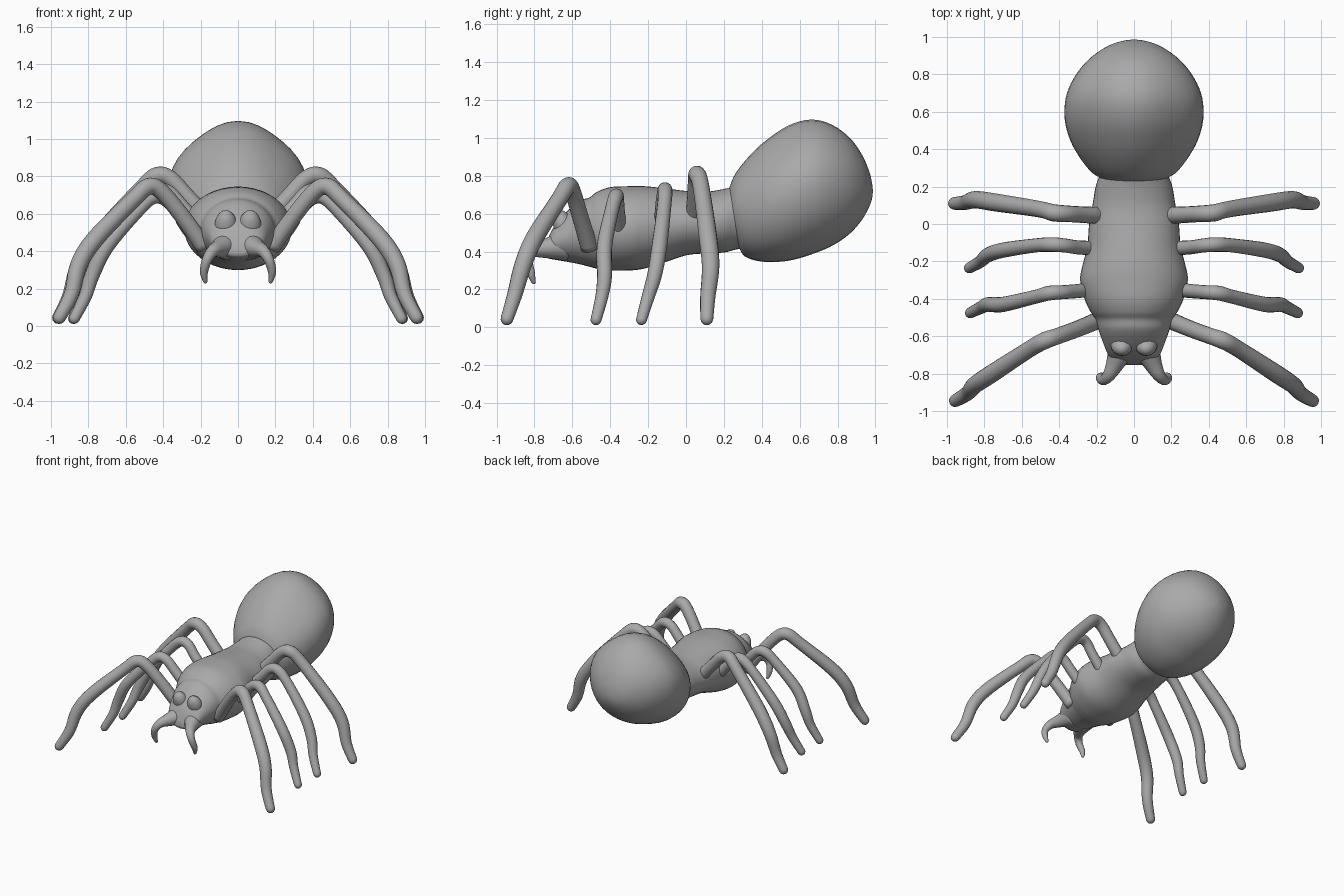
import bpy, bmesh, math
from mathutils import Vector

if "Cube" in bpy.data.objects:
    bpy.data.objects.remove(bpy.data.objects["Cube"])

grey = bpy.data.materials.new("plain grey")
grey.use_nodes = True
grey.diffuse_color = (0.4, 0.4, 0.4, 1)
grey.node_tree.nodes["Principled BSDF"].inputs["Base Color"].default_value = grey.diffuse_color


def smooth_rows(rows, steps):
    """Catmull-Rom interpolation through rows of numbers."""
    ext = [rows[0]] + list(rows) + [rows[-1]]
    out = []
    for a, b, c, d in zip(ext, ext[1:], ext[2:], ext[3:]):
        for k in range(steps):
            t = k / steps
            out.append([q + 0.5 * t * (r - p + t * (2 * p - 5 * q + 4 * r - s + t * (3 * (q - r) + s - p)))
                        for p, q, r, s in zip(a, b, c, d)])
    out.append(list(rows[-1]))
    return out


def skin_rings(name, rings):
    """Join rings of points into a closed smooth surface."""
    bm = bmesh.new()
    loops = [[bm.verts.new(p) for p in ring] for ring in rings]
    n = len(loops[0])
    for a, b in zip(loops, loops[1:]):
        for i in range(n):
            j = (i + 1) % n
            bm.faces.new((a[i], a[j], b[j], b[i]))
    bm.faces.new(loops[0])
    bm.faces.new(loops[-1])
    bmesh.ops.recalc_face_normals(bm, faces=bm.faces)
    mesh = bpy.data.meshes.new(name)
    bm.to_mesh(mesh)
    bm.free()
    mesh.materials.append(grey)
    mesh.polygons.foreach_set("use_smooth", [True] * len(mesh.polygons))
    obj = bpy.data.objects.new(name, mesh)
    bpy.context.collection.objects.link(obj)
    return obj


def ring(centre, u, v, n, ridge=0):
    """Ellipse spanned by u and v; ridge pinches its +v side."""
    pts = []
    for i in range(n):
        a = math.tau * i / n
        c, s = math.cos(a), math.sin(a)
        pinch = 1 - ridge * max(s, 0) * (2 * c * s) ** 2
        pts.append(centre + (u * c + v * s) * pinch)
    return pts


def body_part(name, sections, ridge=0):
    """Each section: top y, top z, bottom y, bottom z, half width."""
    rows = smooth_rows(sections, 4)
    rings = []
    for i, (ty, tz, by, bz, w) in enumerate(rows):
        top, bottom = Vector((0, ty, tz)), Vector((0, by, bz))
        fade = ridge * math.sin(math.pi * min(1, 1.4 * i / len(rows)))
        rings.append(ring((top + bottom) / 2, Vector((w, 0, 0)), (top - bottom) / 2, 40, fade))
    return skin_rings(name, rings)


def limb(name, points, radii, ref):
    """Tapered tube with a rounded tip, made on both sides."""
    rows = smooth_rows([(*p, r) for p, r in zip(points, radii)], 5)
    tip, r = Vector(rows[-1][:3]), rows[-1][3]
    way = (tip - Vector(rows[-2][:3])).normalized()
    for k in (1, 2, 3):
        a = k * math.pi / 6.4
        rows.append([*(tip + way * r * math.sin(a)), r * math.cos(a)])
    for side, sign in (("left", 1), ("right", -1)):
        rings = []
        for i, row in enumerate(rows):
            before, after = rows[max(i - 1, 0)], rows[min(i + 1, len(rows) - 1)]
            t = Vector(after[:3]) - Vector(before[:3])
            u = t.cross(ref).normalized()
            v = t.cross(u).normalized()
            pts = ring(Vector(row[:3]), u * row[3], v * row[3], 16)
            rings.append([Vector((p.x * sign, p.y, p.z)) for p in pts])
        skin_rings(side + "_" + name, rings)


# Head and thorax in one flowing form, from the waist to the face
body_part("thorax_and_head", [
    (.32, .74, .32, .42, .18), (.26, .745, .26, .41, .185), (.2, .73, .2, .395, .205),
    (.1, .715, .1, .39, .222), (0, .72, 0, .38, .24), (-.12, .735, -.12, .34, .25),
    (-.22, .745, -.22, .31, .275), (-.3, .745, -.3, .3, .288), (-.4, .74, -.4, .3, .265),
    (-.47, .715, -.47, .31, .232), (-.51, .685, -.51, .32, .205), (-.56, .67, -.57, .335, .19),
    (-.62, .62, -.65, .35, .165), (-.68, .555, -.71, .36, .14), (-.715, .5, -.745, .37, .11),
    (-.735, .45, -.755, .39, .07)])

# Large tilted abdomen with a soft ridge on its front slope
body_part("abdomen", [
    (.23, .74, .28, .42, .19), (.26, .81, .31, .375, .235), (.33, .9, .38, .35, .29),
    (.42, .985, .47, .345, .34), (.54, 1.065, .57, .357, .37), (.66, 1.097, .69, .395, .365),
    (.77, 1.07, .78, .435, .325), (.865, 1, .86, .49, .26), (.93, .91, .92, .555, .185),
    (.965, .83, .96, .62, .115), (.98, .775, .98, .67, .055), (.986, .73, .986, .71, .01)],
    ridge=.08)

# Brow lobes on the face
for side, sign in (("left", 1), ("right", -1)):
    spots = [math.pi * (k + .1) / 12.2 for k in range(13)]
    lobe = [ring(Vector((sign * .065, -.645 - .06 * math.cos(a), .535 + .03 * math.cos(a))),
                 Vector((.06 * math.sin(a), 0, 0)), Vector((0, 0, .08 * math.sin(a))), 20) for a in spots]
    skin_rings(side + "_brow", lobe)

# Hooked jaws
limb("jaw", [(.06, -.65, .43), (.1, -.745, .415), (.135, -.81, .4), (.165, -.835, .355),
             (.182, -.82, .29), (.175, -.805, .24)],
     (.08, .05, .034, .027, .022, .012), Vector((1, 0, 0)))

# Four pairs of bent legs
along = Vector((0, 1, 0))
thick = (.046, .044, .044, .046, .044, .048, .046, .04, .034)
thin = [r * .85 for r in thick]
limb("front_leg", [(.18, -.51, .42), (.3, -.56, .59), (.41, -.6, .72), (.48, -.625, .745), (.56, -.67, .675),
                   (.76, -.8, .47), (.85, -.86, .33), (.89, -.905, .17), (.955, -.945, .045)],
     thick, along)
limb("second_leg", [(.22, -.35, .5), (.32, -.36, .61), (.39, -.365, .68), (.455, -.37, .69), (.53, -.39, .625),
                    (.7, -.43, .43), (.78, -.43, .27), (.815, -.445, .16), (.875, -.475, .04)],
     thin, along)
limb("third_leg", [(.2, -.13, .53), (.3, -.125, .64), (.37, -.115, .715), (.44, -.11, .72), (.53, -.115, .64),
                   (.7, -.14, .43), (.78, -.165, .28), (.82, -.2, .16), (.88, -.235, .04)],
     thin, along)
limb("rear_leg", [(.18, .045, .59), (.28, .05, .7), (.36, .055, .785), (.43, .06, .805), (.51, .08, .74),
                  (.74, .115, .485), (.85, .13, .32), (.9, .115, .16), (.96, .11, .045)],
     thick, along)
